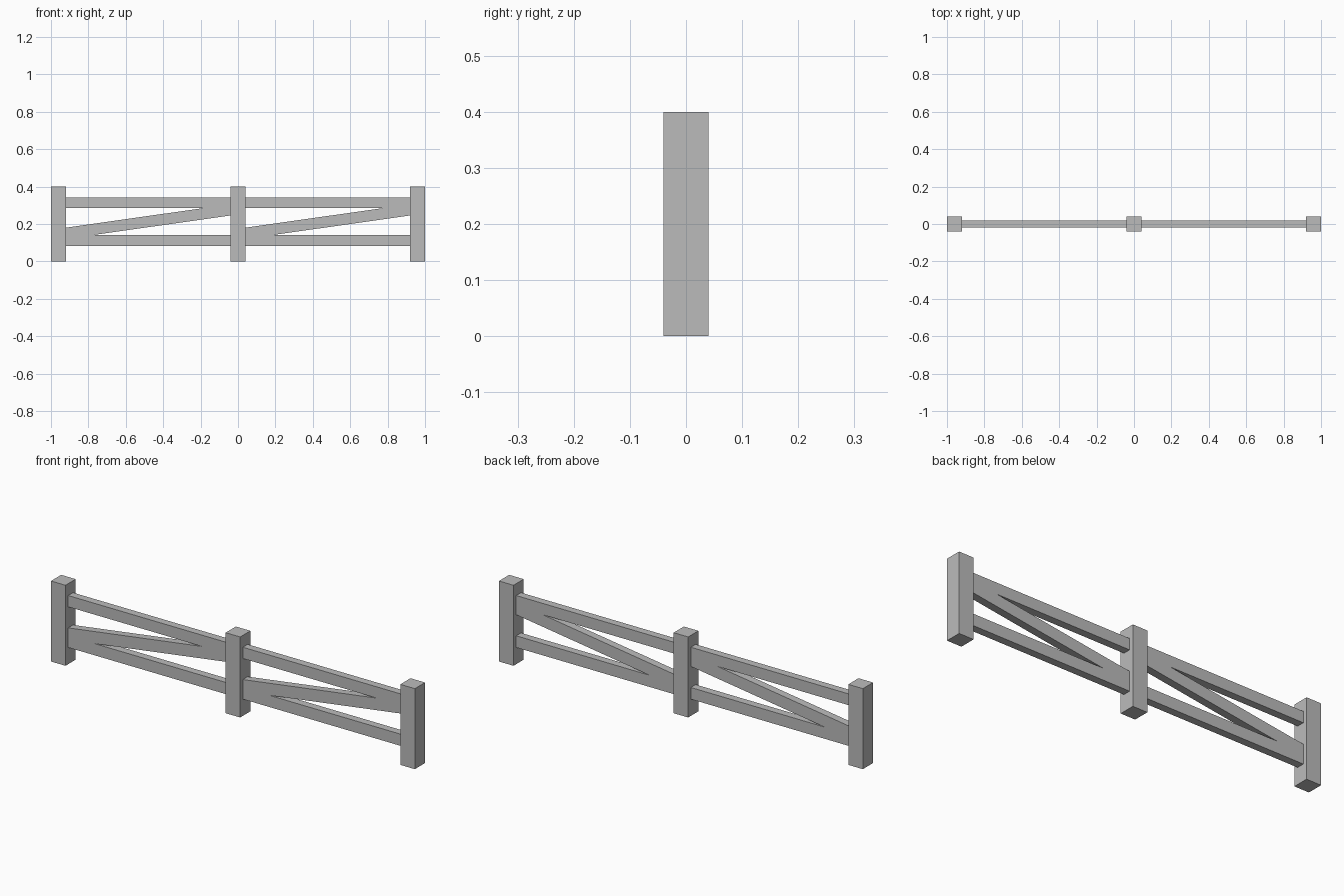
import bpy
import bmesh

cube = bpy.data.objects.get("Cube")
if cube:
    bpy.data.objects.remove(cube, do_unlink=True)

grey = bpy.data.materials.new("plain grey")
grey.use_nodes = True
colour = (0.5, 0.5, 0.5, 1)
grey.diffuse_color = colour
grey.node_tree.nodes["Principled BSDF"].inputs["Base Color"].default_value = colour

SPACING = 0.96   # distance between post centres
POST = 0.08      # post width and depth
HEIGHT = 0.4


def beam(name, x0, x1, z0, z1, depth, rise=0.0):
    """Box from x0 to x1 whose far end is lifted by rise, keeping its ends upright."""
    bm = bmesh.new()
    bmesh.ops.create_cube(bm, size=1)
    for v in bm.verts:
        t = v.co.x + 0.5
        v.co.x = x0 + t * (x1 - x0)
        v.co.y *= depth
        v.co.z = z0 + (v.co.z + 0.5) * (z1 - z0) + t * rise
    mesh = bpy.data.meshes.new(name)
    bm.to_mesh(mesh)
    bm.free()
    mesh.materials.append(grey)
    obj = bpy.data.objects.new(name, mesh)
    bpy.context.collection.objects.link(obj)
    return obj


# Square posts
for side, x in (("right", -SPACING), ("middle", 0), ("left", SPACING)):
    beam(side + "_post", x - POST / 2, x + POST / 2, 0, HEIGHT, POST)

# Two bays of rails with a rising brace, ends just inside the posts
for side, start in (("right", -SPACING), ("left", 0)):
    x0 = start + POST / 2 - 0.01
    x1 = start + SPACING - POST / 2 + 0.01
    beam(side + "_lower_rail", x0, x1, 0.083, 0.141, 0.038)
    beam(side + "_upper_rail", x0, x1, 0.285, 0.341, 0.038)
    beam(side + "_diagonal_brace", x0, x1, 0.119, 0.179, 0.038, rise=0.128)
